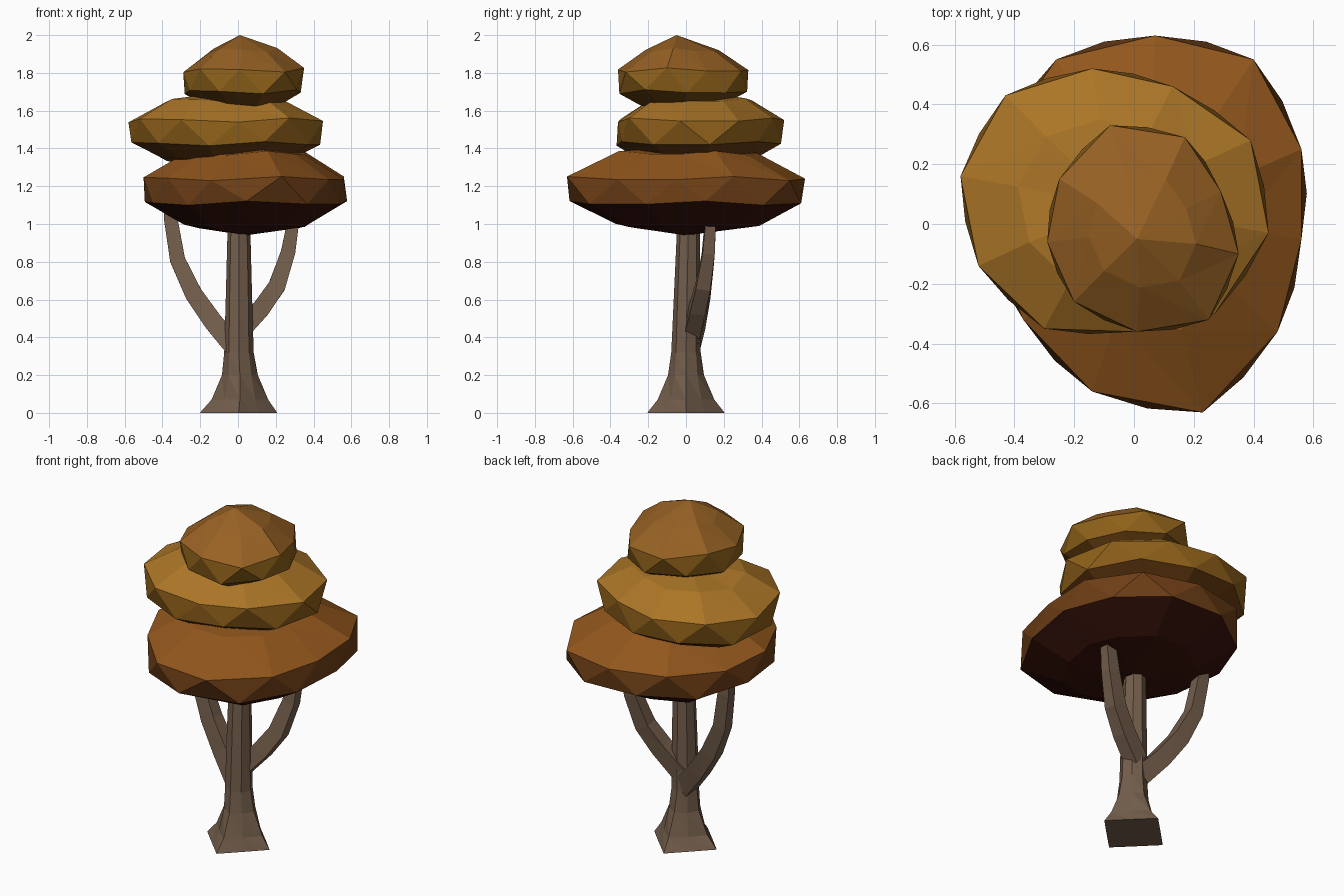
import bpy, math
from mathutils import Vector

if "Cube" in bpy.data.objects:
    bpy.data.objects.remove(bpy.data.objects["Cube"])


def material(name, rgb):
    m = bpy.data.materials.new(name)
    m.diffuse_color = (*rgb, 1)
    m.use_nodes = True
    m.node_tree.nodes["Principled BSDF"].inputs["Base Color"].default_value = m.diffuse_color
    return m


def loft(name, rings, mats, bottom=None, top=None, pick=None):
    """Skin equal-sized rings (bottom to top); close with an apex or a flat cap."""
    n = len(rings[0])
    verts = [tuple(p) for r in rings for p in r]
    faces, slots = [], []
    for k in range(len(rings) - 1):
        for i in range(n):
            a, b = k * n + i, k * n + (i + 1) % n
            faces += [(a, b, a + n), (b, b + n, a + n)]
            slots += [pick[k + 1] if pick else 0] * 2
    for apex, base, s in ((bottom, 0, 0), (top, (len(rings) - 1) * n, -1)):
        loop = [base + i for i in range(n)]
        if s == 0:
            loop.reverse()
        slot = pick[s] if pick else 0
        if apex is None:
            faces.append(tuple(loop))
            slots.append(slot)
        else:
            verts.append(apex)
            for i in range(n):
                faces.append((loop[i], loop[(i + 1) % n], len(verts) - 1))
                slots.append(slot)
    me = bpy.data.meshes.new(name)
    me.from_pydata(verts, [], faces)
    for m in mats:
        me.materials.append(m)
    for f, s in zip(me.polygons, slots):
        f.material_index = s
    ob = bpy.data.objects.new(name, me)
    bpy.context.collection.objects.link(ob)
    return ob


bark = material("bark", (0.17, 0.11, 0.07))

# Trunk: diamond-shaped foot blending into an eight-sided column
trunk = [(0, 0.003, 0, 0.205, 0.71), (0.07, 0.01, 0, 0.15, 0.76), (0.20, 0.01, 0, 0.095, 0.9),
         (0.32, 0.005, 0, 0.078, 0.96), (0.6, 0.005, 0.005, 0.07, 1), (1.1, 0.005, 0.015, 0.057, 1)]
loft("trunk", [[(x + r * (f if i % 2 else 1) * math.cos(i * math.pi / 4),
                 y + r * (f if i % 2 else 1) * math.sin(i * math.pi / 4), z) for i in range(8)]
               for z, x, y, r, f in trunk], [bark])


# Branches: tapering four-sided tubes, last number is the half width
def branch(name, path):
    pts = [Vector(p[:3]) for p in path]
    rings = []
    for i, p in enumerate(pts):
        t = (pts[min(i + 1, len(pts) - 1)] - pts[max(i - 1, 0)]).normalized()
        u = Vector((0, 1, 0)).cross(t).normalized()
        v = t.cross(u)
        r = path[i][3]
        rings.append([p + r * (u * a + v * b * 0.85)
                      for a, b in ((1, 1), (-1, 1), (-1, -1), (1, -1))])
    loft(name, rings, [bark])


branch("left_branch", [(-0.01, 0.02, 0.34, 0.054), (-0.13, 0.06, 0.48, 0.05), (-0.235, 0.09, 0.63, 0.046),
                       (-0.32, 0.115, 0.81, 0.04), (-0.355, 0.13, 1.02, 0.036), (-0.36, 0.13, 1.2, 0.032)])
branch("right_branch", [(0.01, 0.03, 0.43, 0.05), (0.12, 0.06, 0.55, 0.048), (0.205, 0.09, 0.67, 0.045),
                        (0.265, 0.12, 0.85, 0.038), (0.29, 0.13, 1.0, 0.032), (0.295, 0.13, 1.15, 0.03)])


# Foliage: upper rim outline, lower rim staggered half a step, domed above and below
def foliage(name, rim, levels, apex, under, scales, push, colors):
    n = len(rim)
    c = sum((Vector(p) for p in rim), Vector((0, 0))) / n
    up = [Vector(p) for p in rim]
    low = [c + ((up[i - 1] + up[i]) / 2 - c) * push for i in range(n)]

    def ring(src, s, z):
        return [(*(c + (p - c) * s), z + 0.012 * math.sin(2.3 * i)) for i, p in enumerate(src)]

    z = levels
    rings = [ring(low, scales[0], z[0]), ring(low, 1, z[1]), ring(up, 1, z[2]), ring(up, scales[1], z[3])]
    mats = [material(name + "_" + part, col) for part, col in zip(("under", "side", "top"), colors)]
    loft(name, rings, mats, under, apex, pick=[0, 0, 1, 2, 2])


foliage("lower_foliage",
        [(.07, .63), (-.26, .55), (-.45, .27), (-.5, -.03), (-.37, -.32), (-.14, -.56),
         (.23, -.63), (.48, -.36), (.56, -.05), (.56, .25), (.40, .55)],
        (0.99, 1.11, 1.24, 1.375), (0.05, 0, 1.41), (0.04, 0, 0.94), (0.62, 0.58), 1.035,
        [(.04, .006, .003), (.16, .05, .008), (.29, .095, .012)])
foliage("middle_foliage",
        [(-.14, .52), (-.43, .43), (-.58, .16), (-.52, -.14), (-.30, -.35), (0, -.36),
         (.27, -.3), (.45, -.03), (.39, .28), (.13, .46)],
        (1.345, 1.425, 1.55, 1.655), (-.05, .06, 1.70), (-.1, .05, 1.3), (0.68, 0.62), 1.03,
        [(.15, .048, .006), (.27, .115, .01), (.41, .18, .02)])
foliage("upper_foliage",
        [(-.08, .33), (-.25, .15), (-.29, -.06), (-.2, -.26), (.01, -.36), (.25, -.32),
         (.35, -.1), (.29, .11), (.17, .29)],
        (1.635, 1.70, 1.815, 1.92), (.01, -.05, 2.0), (.04, .02, 1.61), (0.64, 0.56), 1.04,
        [(.17, .065, .006), (.27, .12, .01), (.31, .12, .017)])
